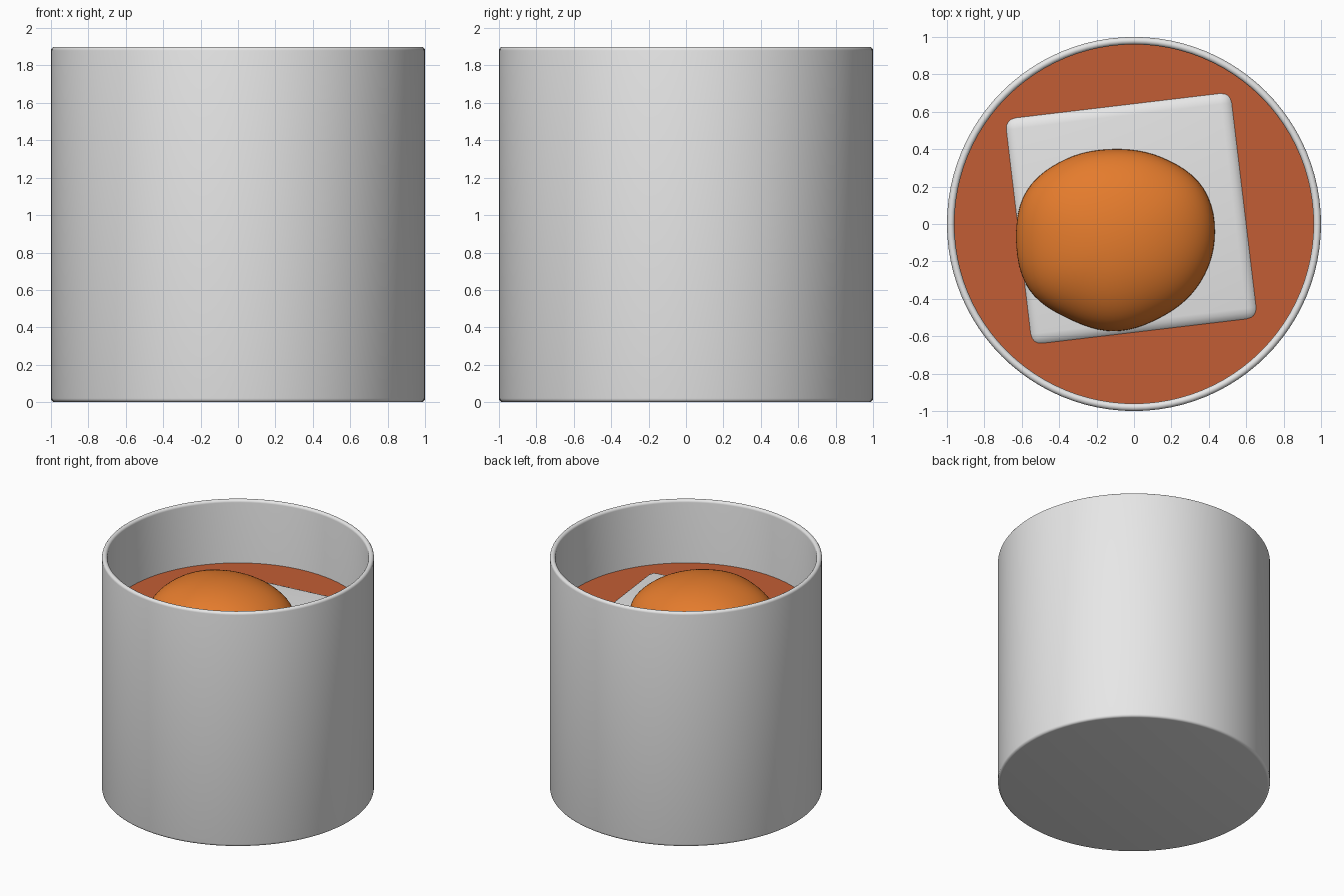
import bpy, bmesh, math

cube = bpy.data.objects.get("Cube")
if cube:
    bpy.data.objects.remove(cube, do_unlink=True)


def material(name, rgb):
    m = bpy.data.materials.new(name)
    m.use_nodes = True
    m.diffuse_color = (*rgb, 1)
    m.node_tree.nodes["Principled BSDF"].inputs["Base Color"].default_value = (*rgb, 1)
    return m


white = material("clear white", (0.8, 0.8, 0.8))
amber = material("amber brown", (0.54, 0.11, 0.035))
orange = material("orange", (0.78, 0.2, 0.026))


def finish(name, bm, mat, angle=40):
    bmesh.ops.recalc_face_normals(bm, faces=bm.faces)
    mesh = bpy.data.meshes.new(name)
    bm.to_mesh(mesh)
    bm.free()
    mesh.materials.append(mat)
    ob = bpy.data.objects.new(name, mesh)
    bpy.context.collection.objects.link(ob)
    bpy.ops.object.select_all(action="DESELECT")
    ob.select_set(True)
    bpy.context.view_layer.objects.active = ob
    bpy.ops.object.shade_smooth_by_angle(angle=math.radians(angle))
    return ob


def lathe(name, profile, mat, steps=96):
    """Spin an (r, z) profile that begins and ends on the axis."""
    bm = bmesh.new()
    verts = [bm.verts.new((r, 0, z)) for r, z in profile]
    edges = [bm.edges.new(pair) for pair in zip(verts, verts[1:])]
    bmesh.ops.spin(bm, geom=verts + edges, cent=(0, 0, 0), axis=(0, 0, 1),
                   angle=math.tau, steps=steps, use_merge=True)
    bmesh.ops.remove_doubles(bm, verts=bm.verts, dist=0.0005)
    return finish(name, bm, mat)


# Tumbler: outer wall, rounded rim, inner wall and thick floor
rim = [(0.98 + 0.02 * math.cos(a), 1.88 + 0.02 * math.sin(a))
       for a in (math.pi * i / 8 for i in range(9))]
foot = [(0.98 + 0.02 * math.sin(a), 0.02 - 0.02 * math.cos(a))
        for a in (math.pi * i / 8 for i in range(5))]
lathe("glass", [(0, 0)] + foot + rim + [(0.96, 0.1), (0, 0.1)], white)

# Drink filling the tumbler
lathe("drink", [(0, 0.09), (0.962, 0.09), (0.962, 1.39), (0, 1.39)], amber)

# Rounded ice cube, just breaking the surface
bm = bmesh.new()
bmesh.ops.create_cube(bm, size=1.26)
bmesh.ops.bevel(bm, geom=bm.edges[:], offset=0.08, segments=5, profile=0.5,
                affect="EDGES")
ice = finish("ice_cube", bm, white)
ice.location = (-0.015, 0.03, 0.785)
ice.rotation_euler.z = math.radians(6.8)

# Lumpy flattened fruit piece: outline radius every 30 degrees
outline = [0.54, 0.557, 0.515, 0.49, 0.505, 0.535,
           0.52, 0.52, 0.48, 0.483, 0.48, 0.51]


def outline_radius(angle):
    t = (angle % math.tau) / math.tau * len(outline)
    i, f = int(t), t % 1
    a, b, c, d = (outline[(i + k) % len(outline)] for k in (-1, 0, 1, 2))
    return b + 0.5 * f * (c - a + f * (2 * a - 5 * b + 4 * c - d
                                       + f * (3 * (b - c) + d - a)))


bm = bmesh.new()
bmesh.ops.create_uvsphere(bm, u_segments=72, v_segments=36, radius=1)
for v in bm.verts:
    flat = math.hypot(v.co.x, v.co.y)
    lump = outline_radius(math.atan2(v.co.y, v.co.x))
    r = 0.51 + (lump - 0.51) * flat
    v.co.x *= r
    v.co.y *= r
    v.co.z *= 0.28
fruit = finish("fruit_piece", bm, orange, 80)
fruit.location = (-0.11, -0.09, 1.42)
